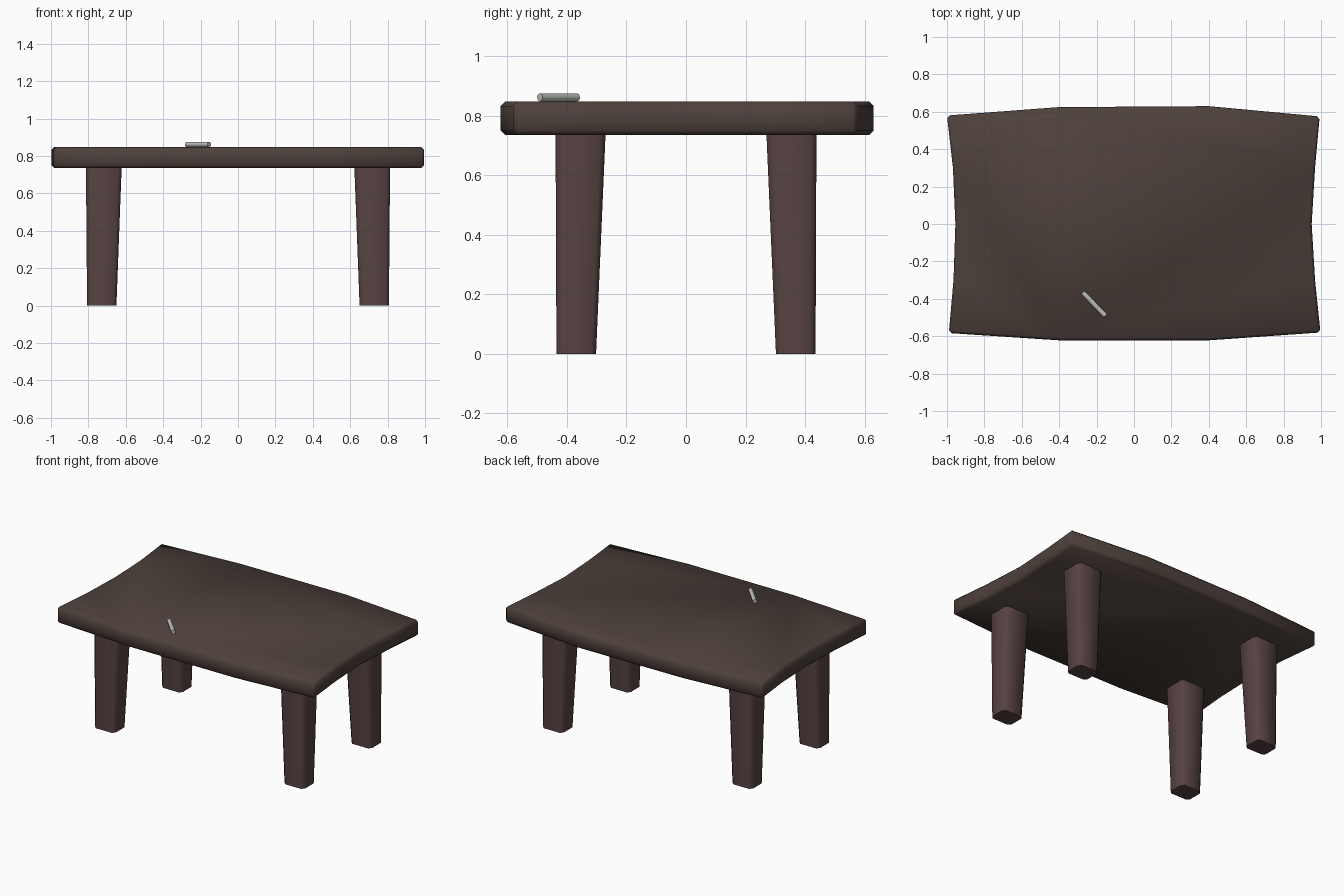
import bpy, bmesh, math
from mathutils import Matrix

if "Cube" in bpy.data.objects:
    bpy.data.objects.remove(bpy.data.objects["Cube"])


def material(name, rgb):
    m = bpy.data.materials.new(name)
    m.diffuse_color = (*rgb, 1)
    m.use_nodes = True
    m.node_tree.nodes["Principled BSDF"].inputs["Base Color"].default_value = m.diffuse_color
    return m


def loft(name, lower, upper, mat, bevel):
    """Closed solid between two matching 3D outlines, with bevelled edges."""
    bm = bmesh.new()
    a = [bm.verts.new(p) for p in lower]
    b = [bm.verts.new(p) for p in upper]
    n = len(a)
    bm.faces.new(a[::-1])
    bm.faces.new(b)
    for i in range(n):
        j = (i + 1) % n
        bm.faces.new((a[i], a[j], b[j], b[i]))
    bmesh.ops.recalc_face_normals(bm, faces=bm.faces[:])
    bevel(bm)
    return finish(name, bm, mat)


def finish(name, bm, mat):
    me = bpy.data.meshes.new(name)
    bm.to_mesh(me)
    bm.free()
    me.materials.append(mat)
    ob = bpy.data.objects.new(name, me)
    bpy.context.collection.objects.link(ob)
    bpy.ops.object.select_all(action='DESELECT')
    ob.select_set(True)
    bpy.context.view_layer.objects.active = ob
    bpy.ops.object.shade_smooth_by_angle(angle=math.radians(50))
    return ob


def bevel_edges(test, width):
    def run(bm):
        edges = [e for e in bm.edges if test(e)]
        bmesh.ops.bevel(bm, geom=edges, offset=width, segments=1,
                        affect='EDGES', profile=0.5)
    return run


top_wood = material("top_wood", (0.075, 0.052, 0.044))
leg_wood = material("leg_wood", (0.095, 0.056, 0.054))
pale = material("pale_grey", (0.5, 0.52, 0.5))

# Table top: bowed long sides, waisted ends
outline = [(-0.99, -0.583), (-0.4, -0.622), (0.4, -0.622), (0.997, -0.58),
           (0.968, -0.3), (0.95, 0), (0.968, 0.3), (0.993, 0.575),
           (0.4, 0.63), (-0.4, 0.625), (-1.0, 0.58),
           (-0.968, 0.3), (-0.955, 0), (-0.965, -0.3)]
loft("table_top", [(x, y, 0.735) for x, y in outline],
     [(x, y, 0.847) for x, y in outline], top_wood,
     bevel_edges(lambda e: e.calc_face_angle(0) > 0.6, 0.015))

# Four legs, tapering on the inner faces
for xn, sx in (("left", -1), ("right", 1)):
    for yn, sy in (("front", -1), ("back", 1)):
        def ring(xi, xo, yi, yo, z):
            return [(sx * xi, sy * yi, z), (sx * xo, sy * yi, z),
                    (sx * xo, sy * yo, z), (sx * xi, sy * yo, z)]
        loft(f"{yn}_{xn}_leg", ring(0.65, 0.807, 0.302, 0.435, 0),
             ring(0.622, 0.813, 0.27, 0.438, 0.74), leg_wood,
             bevel_edges(lambda e: abs(e.verts[0].co.z - e.verts[1].co.z) > 0.3, 0.018))

# Small stick lying on the top
bm = bmesh.new()
bmesh.ops.create_cone(bm, cap_ends=True, segments=12, radius1=0.0135,
                      radius2=0.0135, depth=0.174,
                      matrix=Matrix.Translation((-0.214, -0.428, 0.861))
                      @ Matrix.Rotation(math.radians(-46), 4, 'Z')
                      @ Matrix.Rotation(math.radians(90), 4, 'Y'))
finish("small_stick", bm, pale)
